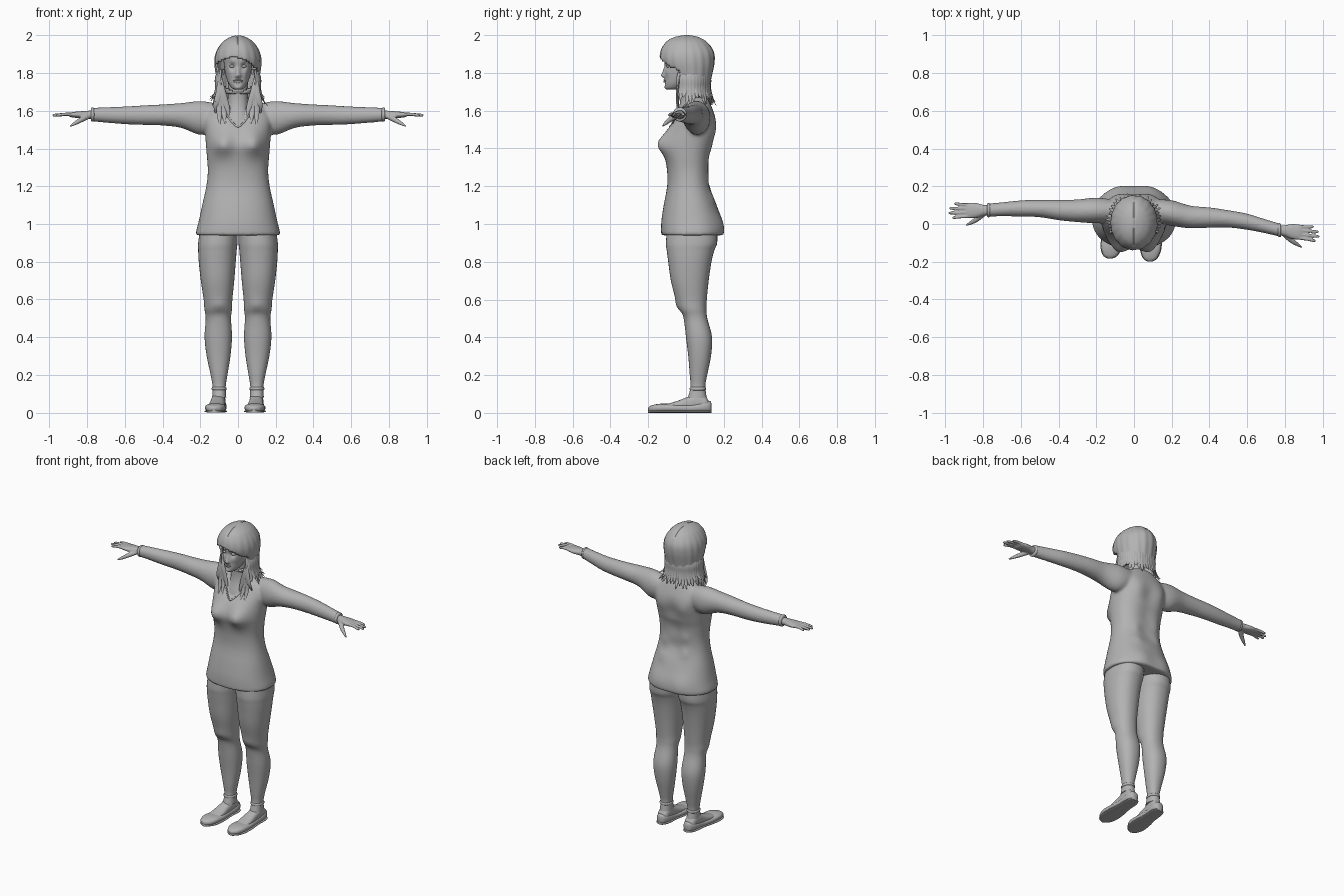
import bpy, bmesh, math, random
from mathutils import Vector, Matrix
from mathutils.bvhtree import BVHTree

if "Cube" in bpy.data.objects:
    bpy.data.objects.remove(bpy.data.objects["Cube"])
random.seed(4)

clay = bpy.data.materials.new("plain_grey")
clay.use_nodes = True
clay.diffuse_color = (0.45, 0.45, 0.45, 1)
clay.node_tree.nodes["Principled BSDF"].inputs["Base Color"].default_value = clay.diffuse_color


def spline(rows, steps):
    """Catmull-Rom interpolation of equally long number rows."""
    out, last = [], len(rows) - 1
    for i in range(last):
        quad = [rows[max(0, min(last, i + o))] for o in (-1, 0, 1, 2)]
        for j in range(steps):
            t = j / steps
            out.append([b + t / 2 * (c - a + t * (2*a - 5*b + 4*c - d + t * (3*(b - c) + d - a)))
                        for a, b, c, d in zip(*quad)])
    return out + [list(rows[-1])]


def skin(bm, loops):
    loops = [[bm.verts.new(co) for co in loop] for loop in loops]
    n = len(loops[0])
    for low, high in zip(loops, loops[1:]):
        for i in range(n):
            j = (i + 1) % n
            bm.faces.new((low[i], low[j], high[j], high[i]))
    bm.faces.new(loops[0][::-1])
    bm.faces.new(loops[-1])


def loft(bm, axis, rings, n=32, power=2.2, steps=4):
    """Rings are (position on axis, low, high, low, high) over the other two axes."""
    across = [k for k in range(3) if k != axis]
    loops = []
    for s, *box in spline(rings, steps):
        loop = []
        for i in range(n):
            a = math.tau * i / n
            co = Vector()
            co[axis] = s
            for k, wave, lo, hi in zip(across, (math.cos(a), math.sin(a)), box[::2], box[1::2]):
                co[k] = (lo + hi) / 2 + (hi - lo) / 2 * math.copysign(abs(wave) ** (2 / power), wave)
            loop.append(co)
        loops.append(loop)
    skin(bm, loops)


def tube(bm, path, up, n=10, steps=4):
    """Path rows are (x, y, z, half width, half thickness)."""
    rows = spline(path, steps)
    loops = []
    for i, (x, y, z, w, t) in enumerate(rows):
        along = Vector(rows[min(i + 1, len(rows) - 1)][:3]) - Vector(rows[max(i - 1, 0)][:3])
        side = along.cross(Vector(up)).normalized()
        out = side.cross(along).normalized()
        turns = [math.tau * k / n for k in range(n)]
        loops.append([Vector((x, y, z)) + side * w * math.cos(a) + out * t * math.sin(a) for a in turns])
    skin(bm, loops)


def bump(bm, centre, radius, push):
    for v in bm.verts:
        d = (v.co - Vector(centre)).length / radius
        v.co += Vector(push) * math.exp(-d * d)


def finish(bm, name, voxel=0):
    bmesh.ops.recalc_face_normals(bm, faces=bm.faces[:])
    mesh = bpy.data.meshes.new(name)
    bm.to_mesh(mesh)
    bm.free()
    mesh.materials.append(clay)
    mesh.shade_smooth()
    mesh.set_sharp_from_angle(angle=math.radians(50))
    obj = bpy.data.objects.new(name, mesh)
    bpy.context.collection.objects.link(obj)
    if voxel:
        fuse = obj.modifiers.new("fuse", 'REMESH')
        fuse.mode, fuse.voxel_size, fuse.use_smooth_shade = 'VOXEL', voxel, True
        relax = obj.modifiers.new("relax", 'SMOOTH')
        relax.factor, relax.iterations = 0.5, 4
    return obj


# Shirt: torso and both sleeves fused together
bm = bmesh.new()
torso = [(.94, .222, -.13, .192), (.96, .222, -.132, .197), (1.02, .207, -.13, .188), (1.1, .19, -.118, .162),
         (1.2, .168, -.1, .13), (1.28, .16, -.1, .125), (1.36, .165, -.11, .132), (1.42, .17, -.115, .147),
         (1.5, .175, -.095, .157), (1.56, .18, -.06, .155), (1.61, .155, -.03, .14), (1.645, .11, 0, .125),
         (1.67, .06, .02, .11)]
loft(bm, 2, [(z, -w, w, f, b) for z, w, f, b in torso], n=64, power=2.3)
for s in (-1, 1):
    bump(bm, (s * .085, -.11, 1.425), .062, (0, -.048, 0))
    bump(bm, (s * .09, .19, .99), .07, (0, .012, 0))
    bump(bm, (s * .09, .15, 1.5), .06, (0, .012, 0))
for z in (1.22, 1.34, 1.46):
    bump(bm, (0, .14, z), .06, (0, -.013, 0))
for k in range(4):
    bump(bm, (.08 * (-1) ** k, .13, 1.14 + .05 * k), .03, (0, .008, 0))
bump(bm, (0, -.07, 1.57), .05, (0, .015, 0))
sleeve = [(.12, .06, .075, 1.565), (.2, .068, .09, 1.562), (.3, .06, .066, 1.575), (.4, .054, .056, 1.578),
          (.5, .046, .052, 1.577), (.6, .043, .047, 1.576), (.7, .037, .041, 1.578), (.775, .035, .036, 1.58)]
sleeve_y = {1: (.07, .058, .037, .034, .027, .012, -.013, -.033),
            -1: (.07, .072, .07, .074, .082, .082, .078, .073)}
for s in (-1, 1):
    loft(bm, 0, [(s * x, y - w, y + w, z - h, z + h) for (x, w, h, z), y in zip(sleeve, sleeve_y[s])], power=2)
shirt = finish(bm, "shirt", voxel=.009)

bpy.context.view_layer.update()
tree = BVHTree.FromObject(shirt, bpy.context.evaluated_depsgraph_get())


def chest_y(x, z):
    hit = tree.ray_cast(Vector((x, -1, z)), Vector((0, 1, 0)))[0]
    return hit.y if hit else 0


# Neckline and sleeve cuffs
bm = bmesh.new()
edge = [k * .015 for k in range(-6, 7)]
rim = [(x, 1.515 + .12 * (abs(x) / .09) ** 1.5) for x in edge]
tube(bm, [(x, chest_y(x, z), z, .005, .004) for x, z in rim], (0, -1, 0))
finish(bm, "neckline")

# Hands
for s, side in ((1, "left"), (-1, "right")):
    bm = bmesh.new()
    base, slope = (-.033, -.1) if s > 0 else (.073, -.01)
    mid = lambda x: base + slope * (x - .775)
    palm = [(.76, .026, .024), (.8, .029, .021), (.84, .04, .018), (.88, .04, .014), (.895, .034, .008)]
    loft(bm, 0, [(s * x, mid(x) - w, mid(x) + w, 1.579 - h, 1.579 + h) for x, w, h in palm], n=24)
    for off, tip in ((-.031, .965), (-.011, .985), (.01, .98), (.03, .955)):
        tube(bm, [(s * x, mid(x) + off * spread, z, r, r) for x, spread, z, r in
                  ((.86, 1, 1.579, .01), (.91, 1.05, 1.582, .009), (tip - .012, 1.2, 1.577, .008),
                   (tip, 1.22, 1.575, .003))], (0, 0, 1))
    tube(bm, [(s * x, mid(x) + off, z, r, r) for x, off, z, r in
              ((.785, -.01, 1.575, .014), (.83, -.045, 1.553, .014), (.865, -.066, 1.533, .01),
               (.892, -.08, 1.517, .004))], (0, 0, 1))
    finish(bm, side + "_hand", voxel=.0045)
    bm = bmesh.new()
    loft(bm, 0, [(s * x, mid(x) - r, mid(x) + r, 1.58 - r, 1.58 + r)
                 for x, r in ((.762, .033), (.767, .037), (.775, .037), (.779, .033))], n=24, power=2)
    finish(bm, side + "_cuff")

# Legs, trouser hems and shoes
leg = [(.98, .001, .2, -.1, .165), (.9, .003, .211, -.106, .165), (.86, .007, .211, -.102, .15),
       (.8, .012, .208, -.094, .135), (.7, .02, .197, -.08, .12), (.6, .03, .182, -.054, .11),
       (.55, .032, .178, -.038, .108), (.5, .037, .171, -.012, .113), (.4, .032, .177, 0, .138),
       (.3, .04, .166, .012, .132), (.2, .056, .145, .02, .112), (.14, .065, .135, .024, .102),
       (.08, .062, .137, .01, .11)]
upper = [(.125, .018, .02, .05), (.105, .034, .01, .085), (.06, .036, .01, .105), (.01, .037, .01, .085),
         (-.05, .042, .01, .062), (-.11, .042, .01, .045)]
shoe = [(.135, .012, .015, .05), (.125, .028, .004, .064), (.09, .04, .003, .06), (.02, .042, .003, .046),
        (-.06, .053, .003, .046), (-.13, .054, .003, .049), (-.175, .04, .004, .042), (-.193, .022, .008, .034),
        (-.2, .006, .014, .026)]
for s, side, toe, reach in ((1, "left", .085, 1), (-1, "right", .127, .92)):
    bm = bmesh.new()
    loft(bm, 2, [(z, s * i, s * o, f, b) for z, i, o, f, b in leg], n=40)
    for z, amount in ((.57, .008), (.525, -.007), (.5, .005)):
        bump(bm, (s * .1, -.035, z), .035, (0, -amount, 0))
    finish(bm, side + "_leg")
    bm = bmesh.new()
    loft(bm, 2, [(z, s * .1 - w, s * .1 + w, .063 - w - .004, .063 + w + .004)
                 for z, w in ((.118, .032), (.122, .039), (.132, .039), (.138, .033))])
    finish(bm, side + "_trouser_hem")
    for part, rows, grow, flat in (("foot", upper, 0, 0), ("shoe", shoe, 0, 0), ("sole", shoe, .003, 1)):
        bm = bmesh.new()
        rings = []
        for y, w, lo, hi in rows:
            x = s * (.1 + (toe - .1) * (.1 - y) / .3)
            w += grow
            rings.append((y * (reach if y < 0 else 1), x - w, x + w, 0 if flat else lo, .014 if flat else hi))
        loft(bm, 1, rings, power=2.6)
        finish(bm, side + "_" + part)

# Head with sculpted face, and neck
bm = bmesh.new()
skull = [(1.712, .018, -.1, -.05), (1.722, .034, -.109, -.02), (1.745, .05, -.112, .02), (1.775, .062, -.111, .06),
         (1.81, .07, -.111, .09), (1.85, .075, -.114, .11), (1.89, .078, -.115, .12), (1.93, .073, -.1, .115),
         (1.97, .045, -.06, .08)]
loft(bm, 2, [(z, -w, w, f, b) for z, w, f, b in skull], n=96, steps=6)
for s in (-1, 1):
    bump(bm, (s * .031, -.107, 1.836), .017, (0, .014, 0))
    bump(bm, (s * .03, -.11, 1.86), .016, (0, -.005, 0))
    bump(bm, (s * .045, -.095, 1.8), .022, (0, -.006, 0))
    bump(bm, (s * .009, -.112, 1.784), .008, (0, -.006, 0))
for z, r, out in ((1.787, .013, .02), (1.803, .012, .011), (1.82, .011, .007), (1.722, .02, .005), (1.738, .01, -.005)):
    bump(bm, (0, -.113, z), r, (0, -out, 0))
neck = [(1.5, .085, -.075, .1), (1.56, .075, -.056, .1), (1.62, .058, -.036, .09), (1.68, .052, -.03, .07),
        (1.77, .054, -.04, .07)]
loft(bm, 2, [(z, -w, w, f, b) for z, w, f, b in neck], n=40)
finish(bm, "head_and_neck")
bm = bmesh.new()
for s in (-1, 1):
    place = Matrix.Translation((s * .031, -.094, 1.836)) @ Matrix.Diagonal((.014, .011, .008, 1))
    bmesh.ops.create_uvsphere(bm, u_segments=16, v_segments=10, radius=1, matrix=place)
finish(bm, "eyes")
bm = bmesh.new()
for z, r in ((1.762, .004), (1.754, .005)):
    tube(bm, [(x, -.115 + 8 * x * x, z - 3 * x * x, r * k, r * k) for x, k in
              ((-.026, .2), (-.012, 1), (0, 1), (.012, 1), (.026, .2))], (0, 0, 1))
finish(bm, "lips")

# Hair cap with an open face and a swept fringe
bm = bmesh.new()
cap = [(1.69, .112, -.03, .125), (1.76, .113, -.08, .132), (1.85, .124, -.132, .15), (1.91, .116, -.135, .147),
       (1.96, .086, -.11, .115), (1.987, .05, -.07, .075), (2, .012, -.02, .03)]
loft(bm, 2, [(z, -w, w, f, b) for z, w, f, b in cap], n=96, power=2.05, steps=7)
gone = []
for f in bm.faces:
    c = f.calc_center_median()
    opening = c.y < -.035 and c.z < 1.885 - 4 * (c.x + .025) ** 2
    if opening or (len(f.verts) > 4 and c.z < 1.8):
        gone.append(f)
bmesh.ops.delete(bm, geom=gone, context='FACES')
for v in bm.verts:
    a = math.atan2(v.co.y - .01, v.co.x)
    v.co.xy *= 1 + .012 * math.sin(17 * a + 9 * v.co.z) * min(1, (2 - v.co.z) * 9)
    v.co.z -= .008 * math.exp(-(v.co.x / .006) ** 2) * (v.co.z > 1.95)
hair = finish(bm, "hair_cap")
shell = hair.modifiers.new("thickness", 'SOLIDIFY')
shell.thickness, shell.offset = .012, -1

# Loose flicked ends around the neck, and long locks lying on the chest
bm = bmesh.new()
count = 30
for k in range(count):
    a = math.radians(-32 + 244 * k / (count - 1))
    c, d = math.cos(a), math.sin(a)
    drop, flare = random.uniform(0, .05), random.uniform(.138, .16)
    tube(bm, [(c * r, .02 + d * r * .92, z, w, t) for r, z, w, t in
              ((.105, 1.82, .006, .003), (.117, 1.77, .017, .006), (.116, 1.72, .016, .006),
               (.128, 1.69 - drop * .5, .011, .004), (flare, 1.675 - drop, .002, .001))], (c, d, 0), n=8)
for s in (-1, 1):
    for x, z in ((.045, 1.57), (.068, 1.535), (.098, 1.53), (.12, 1.59)):
        middle = (z + 1.68) / 2
        tube(bm, [(s * .098, -.03, 1.8, .008, .005), (s * (.075 + x * .2), -.045, 1.71, .016, .007),
                  (s * (.03 + x * .7), min(-.045, chest_y(s * x, middle) - .006), middle, .016, .006),
                  (s * x, chest_y(s * x, z) - .004, z, .004, .002)], (0, -1, 0), n=8)
finish(bm, "hair_locks")
